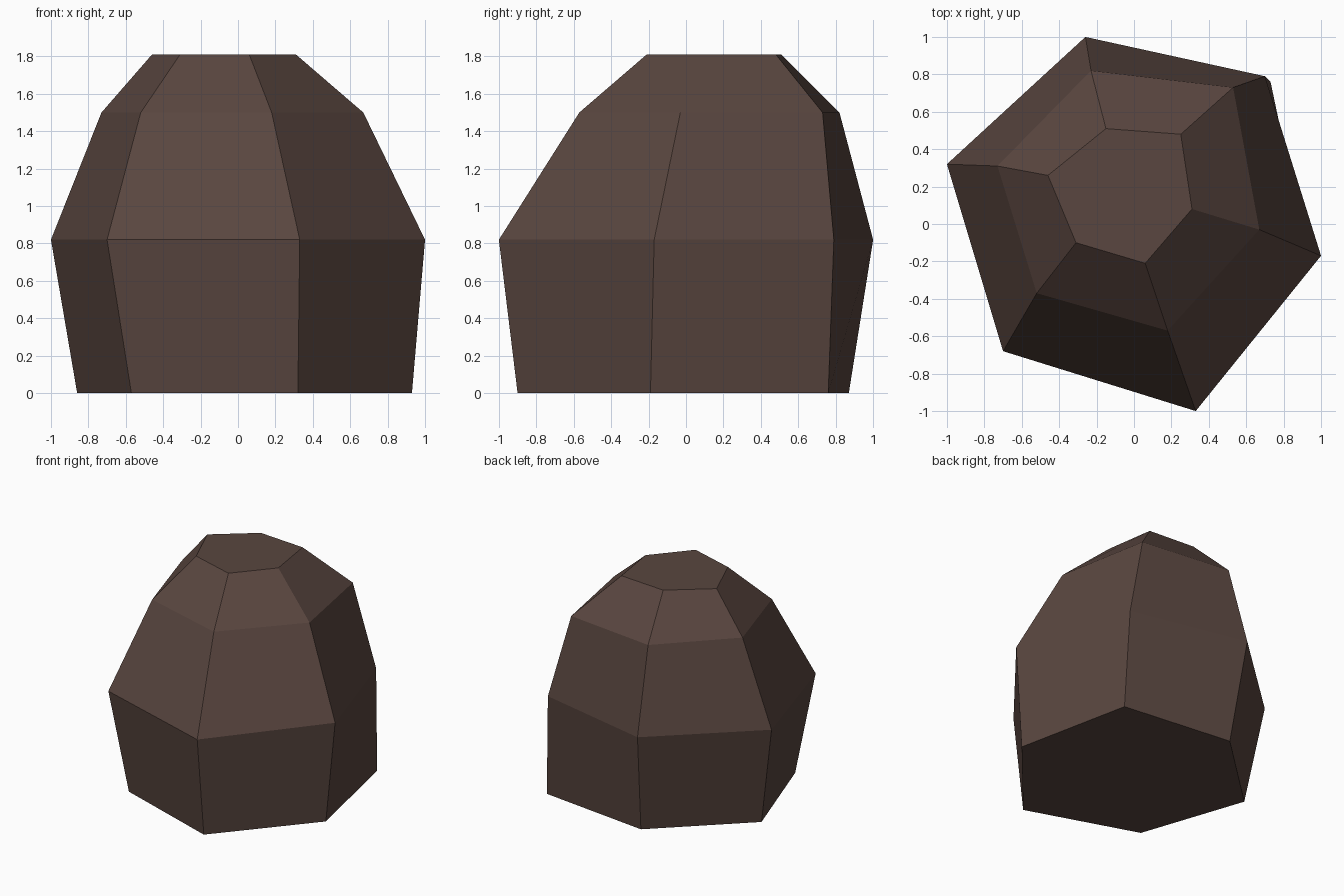
import bpy
import bmesh

default_cube = bpy.data.objects.get("Cube")
if default_cube:
    bpy.data.objects.remove(default_cube, do_unlink=True)


def make_material(name, colour):
    material = bpy.data.materials.new(name)
    material.use_nodes = True
    material.diffuse_color = colour
    shader = next(n for n in material.node_tree.nodes if n.type == "BSDF_PRINCIPLED")
    shader.inputs["Base Color"].default_value = colour
    shader.inputs["Roughness"].default_value = 0.9
    return material


def loft(name, sections, material):
    """Join stacked outlines into a closed, flat-shaded solid."""
    bm = bmesh.new()
    rings = [[bm.verts.new((x, y, z)) for x, y in outline] for z, outline in sections]
    for lower, upper in zip(rings, rings[1:]):
        count = len(lower)
        for i in range(count):
            j = (i + 1) % count
            bm.faces.new((lower[i], lower[j], upper[j], upper[i]))
    bm.faces.new(list(reversed(rings[0])))
    bm.faces.new(rings[-1])
    bmesh.ops.recalc_face_normals(bm, faces=bm.faces[:])
    mesh = bpy.data.meshes.new(name)
    bm.to_mesh(mesh)
    bm.free()
    mesh.materials.append(material)
    rock = bpy.data.objects.new(name, mesh)
    bpy.context.collection.objects.link(rock)
    return rock


# Irregular six-sided outlines: foot, widest belt, shoulder and flat crown
foot = [(.32, -.9), (.93, -.19), (.73, .76), (-.2, .87), (-.86, .25), (-.57, -.6)]
belt = [(.33, -1), (1, -.17), (.7, .79), (-.26, 1), (-1, .32), (-.7, -.68)]
shoulder = [(.18, -.57), (.67, -.03), (.53, .73), (-.23, .82), (-.73, .31), (-.52, -.37)]
crown = [(.06, -.21), (.31, .08), (.25, .48), (-.15, .51), (-.46, .26), (-.31, -.1)]

brown = make_material("dark brown stone", (.1, .061, .05, 1))
loft("rock", [(0, foot), (.82, belt), (1.5, shoulder), (1.81, crown)], brown)
